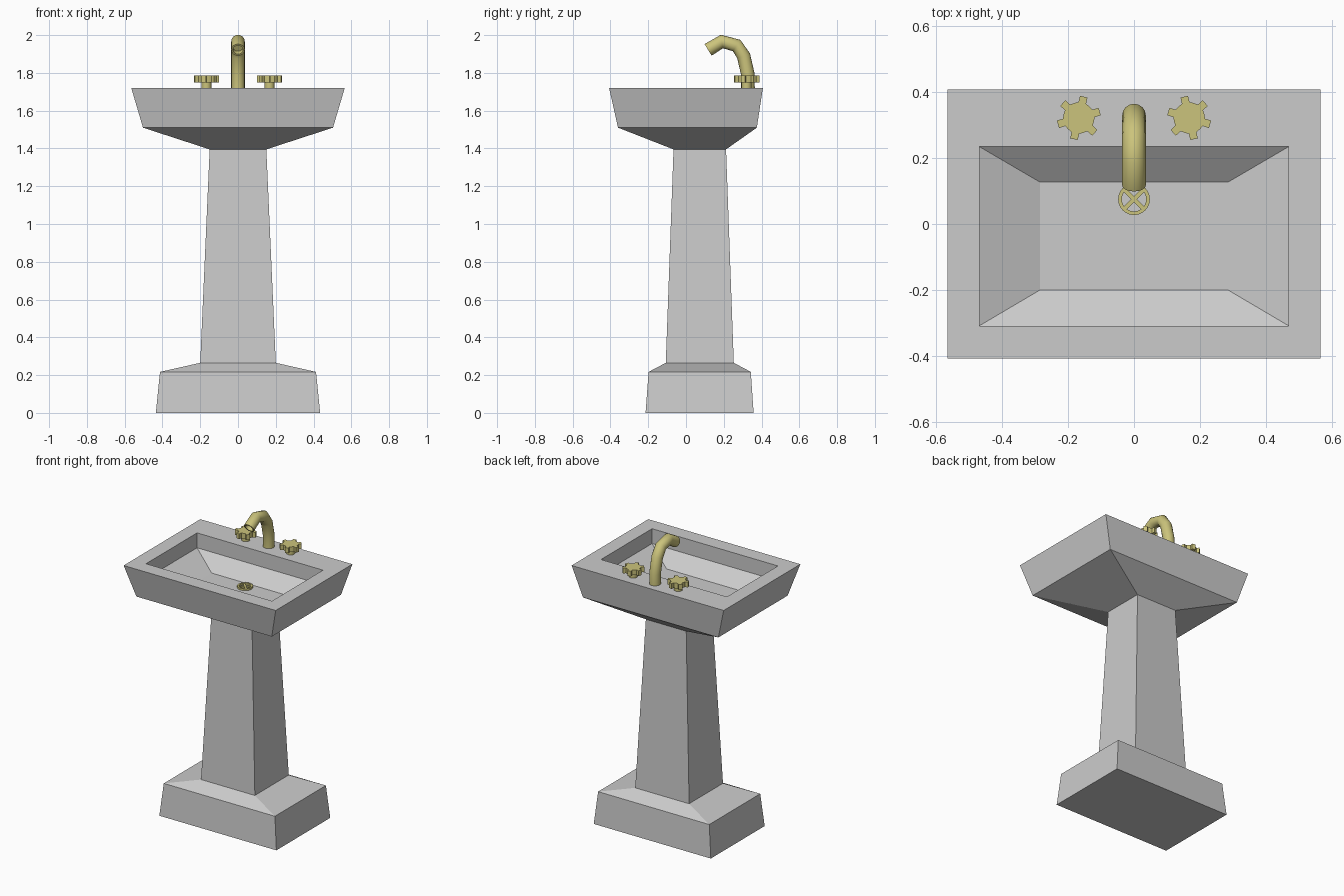
import bpy, bmesh
from math import sin, cos, pi, radians
from mathutils import Vector, Matrix

if "Cube" in bpy.data.objects:
    bpy.data.objects.remove(bpy.data.objects["Cube"])

brass = bpy.data.materials.new("brass")
brass.diffuse_color = (0.6, 0.55, 0.2, 1)
brass.use_nodes = True
brass.node_tree.nodes["Principled BSDF"].inputs["Base Color"].default_value = brass.diffuse_color


def loft(name, rings, cap_start=False, cap_end=False, mat=None, closed=False):
    """Bridge equal-length point rings into one mesh object."""
    bm = bmesh.new()
    loops = [[bm.verts.new(p) for p in ring] for ring in rings]
    n = len(loops[0])
    pairs = list(zip(loops, loops[1:])) + ([(loops[-1], loops[0])] if closed else [])
    for a, b in pairs:
        for i in range(n):
            j = (i + 1) % n
            bm.faces.new((a[i], a[j], b[j], b[i]))
    if cap_start:
        bm.faces.new(loops[0][::-1])
    if cap_end:
        bm.faces.new(loops[-1])
    me = bpy.data.meshes.new(name)
    if closed or (cap_start and cap_end):
        bmesh.ops.recalc_face_normals(bm, faces=bm.faces)
    bm.to_mesh(me)
    bm.free()
    ob = bpy.data.objects.new(name, me)
    bpy.context.collection.objects.link(ob)
    if mat:
        me.materials.append(mat)
    return ob


def rect(hx, y0, y1, z):
    return [(-hx, y0, z), (hx, y0, z), (hx, y1, z), (-hx, y1, z)]


def circle(r, z, cx=0, cy=0, n=16):
    return [(cx + r * cos(2 * pi * i / n), cy + r * sin(2 * pi * i / n), z) for i in range(n)]


def smooth(ob, angle=40):
    bpy.ops.object.select_all(action='DESELECT')
    ob.select_set(True)
    bpy.context.view_layer.objects.active = ob
    bpy.ops.object.shade_smooth_by_angle(angle=radians(angle))


# Pedestal: stepped foot and tapering column
loft("pedestal", [rect(0.435, -0.214, 0.358, 0),
                  rect(0.413, -0.198, 0.343, 0.217),
                  rect(0.20, -0.107, 0.253, 0.265),
                  rect(0.15, -0.066, 0.212, 1.395)], cap_start=True)

# Basin: outer shell, rim, upright inner wall, sloping bowl and floor
loft("basin", [rect(0.15, -0.066, 0.212, 1.395),
               rect(0.503, -0.36, 0.375, 1.51),
               rect(0.565, -0.407, 0.407, 1.72),
               rect(0.468, -0.308, 0.234, 1.72),
               rect(0.468, -0.308, 0.234, 1.62),
               rect(0.285, -0.20, 0.127, 1.54)], cap_end=True)

# Spout: round tube swept along a bent path, with a recessed mouth
path = [Vector((0, y, z)) for y, z in ((0.328, 1.72), (0.328, 1.79), (0.305, 1.89),
                                       (0.268, 1.945), (0.19, 1.966), (0.117, 1.922))]
rings = []
for i, p in enumerate(path):
    t = (path[min(i + 1, len(path) - 1)] - path[max(i - 1, 0)]).normalized()
    side = Vector((1, 0, 0))
    up = t.cross(side)
    rings.append([p + 0.036 * (cos(a) * side + sin(a) * up)
                  for a in (2 * pi * k / 16 for k in range(16))])
end, t = path[-1], (path[-1] - path[-2]).normalized()
rings.append([end + (v - end) * 0.75 for v in rings[-1]])
rings.append([v - t * 0.03 for v in rings[-1]])
smooth(loft("spout", rings, True, True, brass), 50)

# Tap handles: six-toothed knobs on short stems, mirrored left and right
for s, label in ((-1, "left"), (1, "right")):
    cx, cy = 0.167 * s, 0.321
    outline = []
    for k in range(6):
        for da, r in ((-14, 0.048), (-10, 0.067), (10, 0.067), (14, 0.048), (30, 0.047)):
            a = radians(17 + 60 * k + da)
            outline.append((cx - s * r * cos(a), cy + r * sin(a)))
    loft(label + "_handle", [[(x, y, z) for x, y in outline] for z in (1.75, 1.785)],
         True, True, brass)
    smooth(loft(label + "_stem", [circle(0.026, z, cx, cy) for z in (1.72, 1.752)],
                True, True, brass))

# Drain: flat ring with a diagonal cross
cy = 0.075
smooth(loft("drain_ring", [circle(r, z, 0, cy, 24) for r, z in
                           ((0.048, 1.535), (0.048, 1.552), (0.037, 1.552), (0.037, 1.535))],
            mat=brass, closed=True))
for s, label in ((-1, "a"), (1, "b")):
    bar = loft("drain_bar_" + label, [rect(0.04, -0.006, 0.006, z) for z in (1.535, 1.55)],
               True, True, brass)
    bar.data.transform(Matrix.Translation((0, cy, 0)) @ Matrix.Rotation(s * pi / 4, 4, 'Z'))
